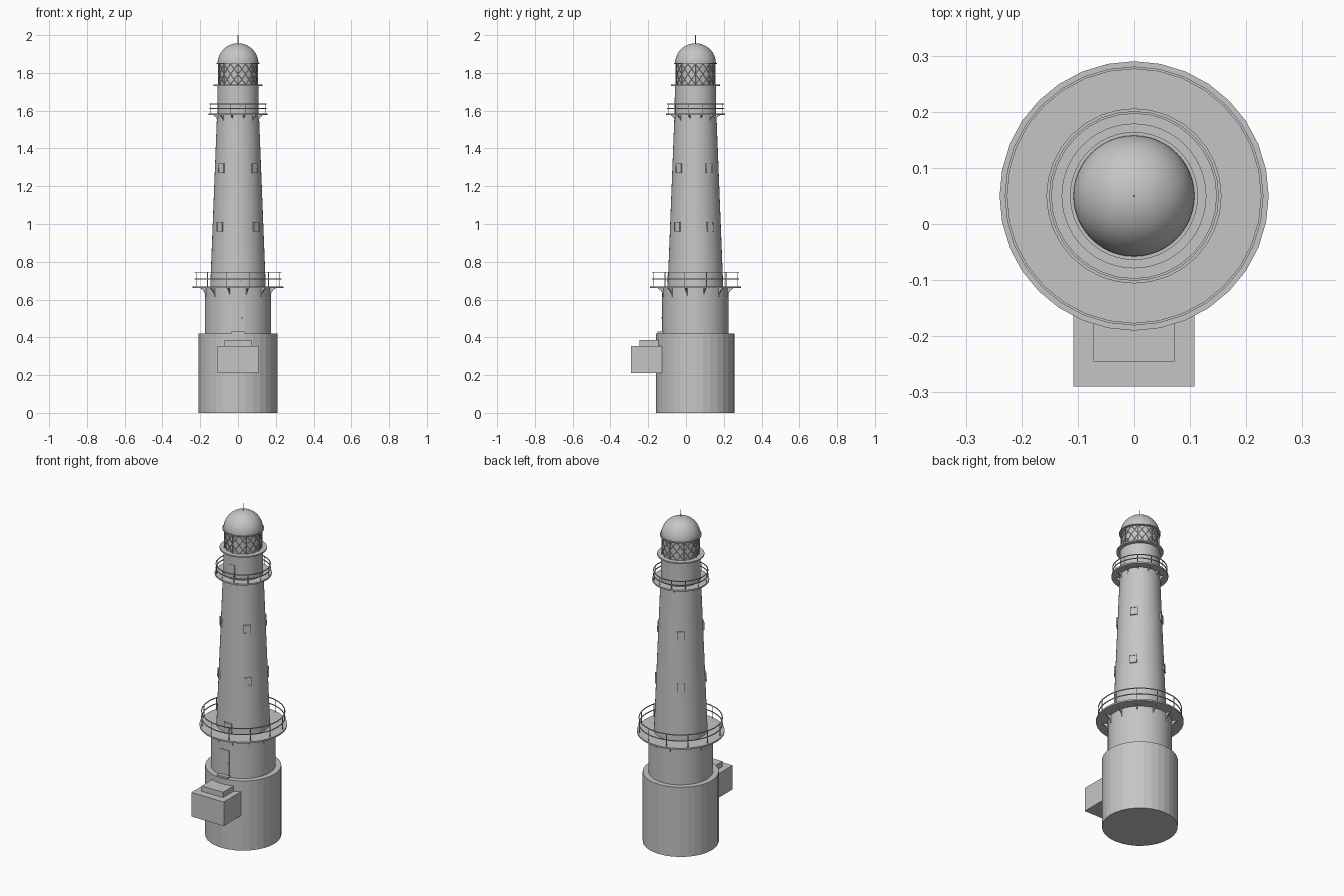
import bpy, bmesh, math
from mathutils import Vector, Matrix

if "Cube" in bpy.data.objects:
    bpy.data.objects.remove(bpy.data.objects["Cube"])

CY = 0.05  # tower axis lies at x=0, y=CY
grey = bpy.data.materials.new("stone_grey")
grey.diffuse_color = (0.56, 0.56, 0.56, 1)
grey.use_nodes = True
grey.node_tree.nodes["Principled BSDF"].inputs["Base Color"].default_value = grey.diffuse_color


def finish(name, bm, smooth=False):
    bmesh.ops.recalc_face_normals(bm, faces=bm.faces)
    me = bpy.data.meshes.new(name)
    bm.to_mesh(me)
    bm.free()
    me.materials.append(grey)
    ob = bpy.data.objects.new(name, me)
    bpy.context.collection.objects.link(ob)
    if smooth:
        bpy.ops.object.select_all(action='DESELECT')
        ob.select_set(True)
        bpy.context.view_layer.objects.active = ob
        bpy.ops.object.shade_smooth_by_angle(angle=math.radians(35))
    return ob


def lathe(name, profile, sides=32, smooth=True, closed=False):
    """Revolve (radius, z) points around the tower axis."""
    bm = bmesh.new()
    vs = [bm.verts.new((r, CY, z)) for r, z in profile]
    n = len(vs)
    edges = [bm.edges.new((vs[i], vs[(i + 1) % n])) for i in range(n if closed else n - 1)]
    bmesh.ops.spin(bm, geom=vs + edges, cent=(0, CY, 0), axis=(0, 0, 1),
                   angle=2 * math.pi, steps=sides, use_duplicate=False)
    bmesh.ops.remove_doubles(bm, verts=bm.verts, dist=1e-5)
    return finish(name, bm, smooth)


def drum(name, r0, r1, z0, z1, sides=32, smooth=True):
    return lathe(name, [(0, z0), (r0, z0), (r1, z1), (0, z1)], sides, smooth)


def add_box(bm, size, mat):
    bmesh.ops.create_cube(bm, size=1, matrix=mat @ Matrix.Diagonal((*size, 1)))


def place(az, r, z, tilt=0):
    """Frame at azimuth az (0 = front, + = right): local -y points outward."""
    a = math.radians(az)
    return (Matrix.Translation((r * math.sin(a), CY - r * math.cos(a), z))
            @ Matrix.Rotation(a, 4, 'Z') @ Matrix.Rotation(tilt, 4, 'X'))


def add_bar(bm, p, q, r, sides=6):
    p, q = Vector(p), Vector(q)
    m = Matrix.Translation((p + q) / 2) @ (q - p).to_track_quat('Z', 'Y').to_matrix().to_4x4()
    bmesh.ops.create_cone(bm, cap_ends=True, segments=sides, radius1=r, radius2=r,
                          depth=(q - p).length, matrix=m)


def polar(az, r, z):
    return place(az, r, z).translation


# masonry body
drum("base", 0.208, 0.208, 0, 0.42, 32, False)
drum("lower_drum", 0.176, 0.176, 0.42, 0.662, 64)
drum("tower_shaft", 0.147, 0.111, 0.665, 1.58, 64)
drum("upper_drum", 0.109, 0.109, 1.58, 1.735, 64)


def gallery(name, deck_r, rail_r, wall_r, z, h, drop):
    # deck plate, two rails, posts and curved brackets
    drum(name + "_deck", deck_r, deck_r, z - 0.009, z, 32, False)
    t = 0.0022
    for k, zz in (("top", z + h), ("middle", z + h * 0.52)):
        lathe(f"{name}_{k}_rail", [(rail_r - t, zz - t), (rail_r + t, zz - t),
                                   (rail_r + t, zz + t), (rail_r - t, zz + t)], 32, False, True)
    bm = bmesh.new()
    for i in range(12):
        add_bar(bm, polar(15 + 30 * i, rail_r, z), polar(15 + 30 * i, rail_r, z + h), 0.002)
    finish(name + "_posts", bm)
    bm = bmesh.new()
    reach = (deck_r - wall_r) * 0.5
    top = z - 0.008
    outline = [(wall_r - 0.005, top), (wall_r + reach, top)]
    for s in range(1, 6):
        a = s / 5 * math.pi / 2
        outline.append((wall_r + reach * (1 - math.sin(a)) + 0.002,
                        top - 0.004 - drop * (1 - math.cos(a))))
    outline.append((wall_r - 0.005, top - drop))
    for i in range(12):
        m = place(15 + 30 * i, 0, 0)
        f = bm.faces.new([bm.verts.new(m @ Vector((-0.003, -r, zz))) for r, zz in outline])
        ext = bmesh.ops.extrude_face_region(bm, geom=[f])
        bmesh.ops.translate(bm, vec=m.to_3x3() @ Vector((0.006, 0, 0)),
                            verts=[g for g in ext["geom"] if isinstance(g, bmesh.types.BMVert)])
    finish(name + "_brackets", bm)


gallery("lower_gallery", 0.24, 0.2285, 0.176, 0.67, 0.075, 0.045)
gallery("upper_gallery", 0.156, 0.149, 0.112, 1.585, 0.05, 0.025)

# windows: pane plate and raised frame, leaning with the shaft
slope = math.atan(0.036 / 0.915)
panes, frames = bmesh.new(), bmesh.new()
for z in (0.985, 1.295):
    r = 0.147 - 0.036 * (z - 0.665) / 0.915
    for az in (45, -45, 125, -145):
        m = place(az, r, z, -slope)
        add_box(panes, (0.034, 0.006, 0.044), m)
        for s in (-1, 1):
            add_box(frames, (0.004, 0.012, 0.05), m @ Matrix.Translation((s * 0.018, 0, 0)))
            add_box(frames, (0.04, 0.012, 0.004), m @ Matrix.Translation((0, 0, s * 0.023)))
finish("window_panes", panes)
finish("window_frames", frames)


def door(name, r, z, w, h):
    # flat leaf with a knob, just proud of the wall
    bm = bmesh.new()
    add_box(bm, (w, 0.009, h), place(0, r - 0.0025, z + h / 2))
    bmesh.ops.create_icosphere(bm, subdivisions=1, radius=0.003,
                               matrix=place(0, r + 0.003, z + h * 0.48)
                               @ Matrix.Translation((w * 0.34, 0, 0)))
    finish(name, bm)


door("entrance_door", 0.176, 0.43, 0.062, 0.15)
door("lower_gallery_door", 0.147, 0.67, 0.05, 0.06)
door("upper_gallery_door", 0.109, 1.585, 0.04, 0.085)
bm = bmesh.new()
add_box(bm, (0.07, 0.03, 0.01), place(0, 0.186, 0.425))
finish("door_step", bm)

# porch block and its upper step
for name, w, y0, z0, z1 in (("porch_block", 0.216, -0.29, 0.21, 0.355),
                            ("porch_step", 0.144, -0.245, 0.355, 0.387)):
    bm = bmesh.new()
    add_box(bm, (w, -0.1 - y0, z1 - z0),
            Matrix.Translation((0, (y0 - 0.1) / 2, (z0 + z1) / 2)))
    finish(name, bm)

# lantern room: ledge, glazing, lattice, posts and cornice
drum("lantern_ledge", 0.129, 0.129, 1.73, 1.738, 48)
drum("lantern_glass", 0.1, 0.1, 1.737, 1.85, 32)
bm = bmesh.new()
Z0, Z1, RL = 1.738, 1.848, 0.104
for i in range(8):
    add_bar(bm, polar(45 * i, RL, Z0), polar(45 * i, RL, Z1), 0.0028)
for i in range(16):
    for s in (-1, 1):
        for k in range(4):
            a, b = 22.5 * i + s * 11.25 * k, 22.5 * i + s * 11.25 * (k + 1)
            add_bar(bm, polar(a, RL, Z0 + (Z1 - Z0) * k / 4),
                    polar(b, RL, Z0 + (Z1 - Z0) * (k + 1) / 4), 0.0013, 4)
finish("lantern_lattice", bm)
drum("lantern_cornice", 0.114, 0.114, 1.847, 1.853, 48)

# dome and finial
dome = [(0.108 * math.cos(a), 1.85 + 0.107 * math.sin(a))
        for a in (i / 14 * math.pi / 2 for i in range(14))]
lathe("dome", dome + [(0, 1.957)], 48)
bm = bmesh.new()
add_bar(bm, (0, CY, 1.95), (0, CY, 2.0), 0.002, 8)
finish("finial", bm)
